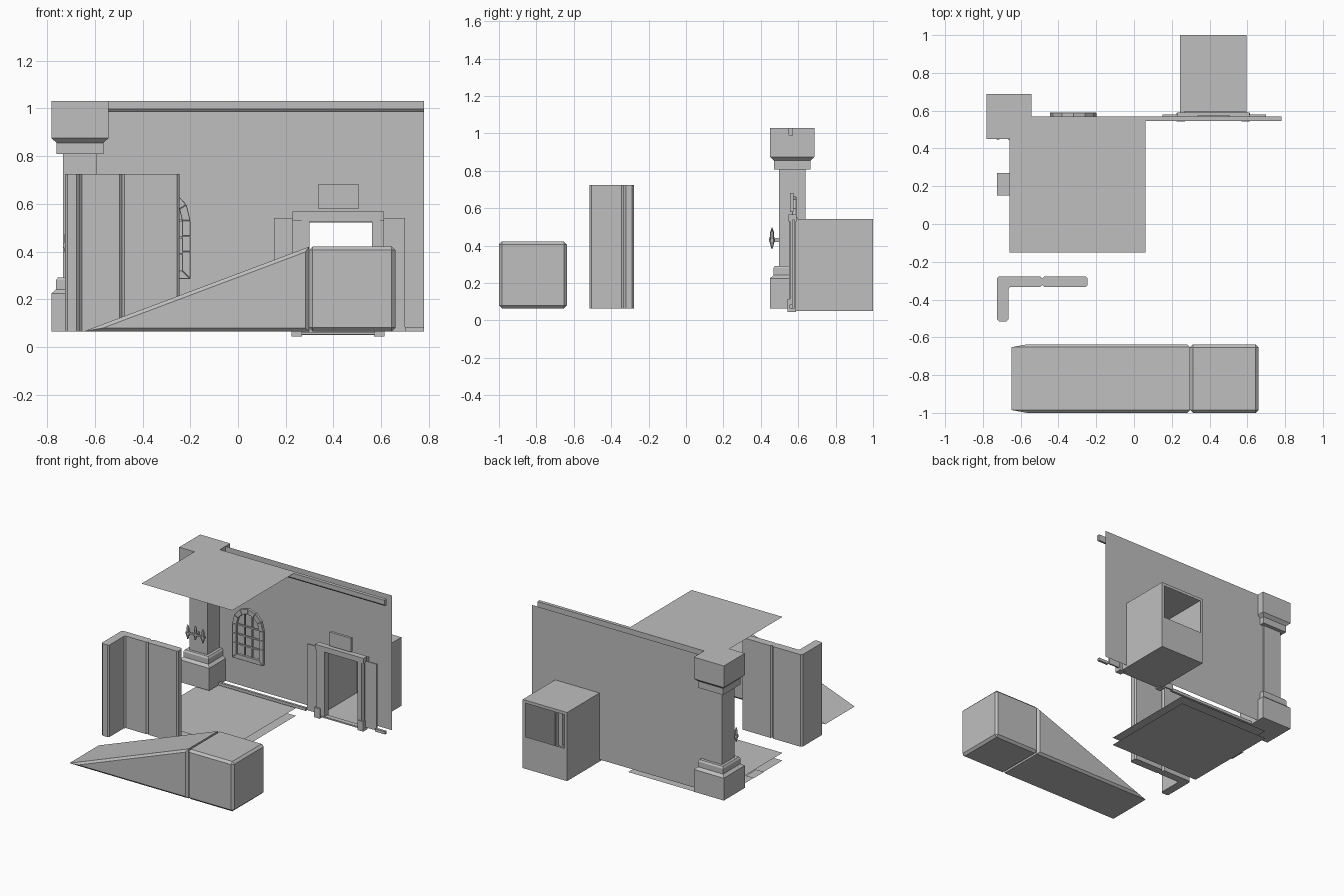
import bpy, bmesh, math
from mathutils import Vector

if "Cube" in bpy.data.objects:
    bpy.data.objects.remove(bpy.data.objects["Cube"])

stone = bpy.data.materials.new("grey_stone")
stone.use_nodes = True
GREY = (0.52, 0.52, 0.52, 1)
stone.diffuse_color = GREY
stone.node_tree.nodes["Principled BSDF"].inputs["Base Color"].default_value = GREY


def finish(name, bm, recalc=True):
    if recalc:
        bmesh.ops.recalc_face_normals(bm, faces=bm.faces)
    mesh = bpy.data.meshes.new(name)
    bm.to_mesh(mesh)
    bm.free()
    mesh.materials.append(stone)
    ob = bpy.data.objects.new(name, mesh)
    bpy.context.collection.objects.link(ob)
    return ob


def bevel(bm, width, keep=lambda d: True):
    edges = [e for e in bm.edges
             if keep((e.verts[1].co - e.verts[0].co).normalized())]
    bmesh.ops.bevel(bm, geom=edges, offset=width, segments=1, affect='EDGES')


def prism_mesh(pts, axis, lo, hi):
    """Outline extruded along an axis; a flat sheet if lo equals hi."""
    place = {'x': lambda p, t: (t, p[0], p[1]),
             'y': lambda p, t: (p[0], t, p[1]),
             'z': lambda p, t: (p[0], p[1], t)}[axis]
    bm = bmesh.new()
    face = bm.faces.new([bm.verts.new(place(p, lo)) for p in pts])
    if hi != lo:
        ext = bmesh.ops.extrude_face_region(bm, geom=[face])
        step = Vector(place((0, 0), hi - lo))
        for v in ext["geom"]:
            if isinstance(v, bmesh.types.BMVert):
                v.co += step
    return bm


def prism(name, pts, axis, lo, hi, width=0, keep=lambda d: True):
    bm = prism_mesh(pts, axis, lo, hi)
    bmesh.ops.recalc_face_normals(bm, faces=bm.faces)
    if width:
        bevel(bm, width, keep)
    return finish(name, bm)


def rect(x0, x1, y0, y1):
    return [(x0, y0), (x1, y0), (x1, y1), (x0, y1)]


def box(name, x0, x1, y0, y1, z0, z1, width=0, keep=lambda d: True):
    return prism(name, rect(x0, x1, y0, y1), 'z', z0, z1, width, keep)


def upright(d):
    return abs(d.z) > 0.9


BASE = 0.065
TOP = 1.03

# Ceiling and floor sheets
ROOM = rect(-0.66, 0.06, -0.15, 0.57)
prism("ceiling", ROOM, 'z', TOP, TOP)
prism("floor_lower", ROOM, 'z', 0, 0)
prism("floor_upper", ROOM, 'z', 0.055, 0.055)
prism("floor_tab", rect(-0.725, -0.66, 0.15, 0.27), 'z', 0.05, 0.05)

# Back wall sheet with a doorway notch
prism("back_wall", [(-0.66, BASE), (0.25, BASE), (0.25, 0.54), (0.59, 0.54),
                    (0.59, BASE), (0.78, BASE), (0.78, TOP), (-0.66, TOP)],
      'y', 0.633, 0.633)

# Moulding and skirting
prism("top_moulding", [(0.57, 0.985), (0.555, 0.985), (0.545, 0.997),
                       (0.545, TOP), (0.57, TOP)], 'x', -0.6, 0.78)
for name, x0, x1 in (("left_skirting", -0.6, 0.15), ("right_skirting", 0.7, 0.78)):
    box(name, x0, x1, 0.553, 0.57, BASE, 0.085)


# Pillar: stacked square sections
def pillar_ring(bm, half, z):
    return [bm.verts.new((-0.662 + sx * half, 0.568 + sy * half, z))
            for sx, sy in ((-1, -1), (1, -1), (1, 1), (-1, 1))]


bm = bmesh.new()
SECTIONS = [(0.119, BASE), (0.119, 0.225), (0.1, 0.242), (0.1, 0.28),
            (0.092, 0.292), (0.072, 0.292), (0.072, 0.808), (0.098, 0.808),
            (0.098, 0.855), (0.119, 0.875), (0.119, TOP)]
rings = [pillar_ring(bm, h, z) for h, z in SECTIONS]
for low, high in zip(rings, rings[1:]):
    for i in range(4):
        j = (i + 1) % 4
        bm.faces.new((low[i], low[j], high[j], high[i]))
bm.faces.new(rings[0])
bm.faces.new(rings[-1])
finish("pillar", bm)

# Candle bracket on the pillar front
box("bracket_bar", -0.72, -0.6, 0.455, 0.465, 0.425, 0.437)
box("bracket_arm", -0.668, -0.652, 0.46, 0.5, 0.42, 0.44)
for i in range(3):
    x, lift = -0.72 + 0.06 * i, 0.008 * (i == 1)
    bm = bmesh.new()
    for r1, r2, z0, z1 in ((0.004, 0.013, 0.385, 0.42), (0.016, 0.016, 0.42, 0.435),
                           (0.01, 0.01, 0.435, 0.465), (0.01, 0.001, 0.465, 0.49)):
        made = bmesh.ops.create_cone(bm, cap_ends=True, segments=6, radius1=r1,
                                     radius2=r2, depth=z1 - z0)
        bmesh.ops.translate(bm, verts=made["verts"],
                            vec=(x, 0.46, (z0 + z1) / 2 + lift))
    finish("candle_%d" % (i + 1), bm)

# Arched window: frame blocks around an arch, then glazing bars
CX, SPRING, SILL, R_OUT, R_IN = -0.322, 0.53, 0.285, 0.123, 0.088


def arch(t, r):
    return (CX + r * math.cos(t), SPRING + r * 1.08 * math.sin(t))


blocks = []
for i in range(6):
    t0, t1 = math.pi * i / 6, math.pi * (i + 1) / 6
    blocks.append([arch(t0, R_OUT), arch(t1, R_OUT), arch(t1, R_IN), arch(t0, R_IN)])
for s in (-1, 1):
    out, inn = CX + s * R_OUT, CX + s * R_IN
    blocks.append([(out, SILL), (out, 0.4), (inn, 0.4), (inn, SILL + 0.035)])
    for z0, z1 in ((0.4, 0.465), (0.465, SPRING)):
        blocks.append(rect(min(out, inn), max(out, inn), z0, z1))
blocks.append([(CX - R_OUT, SILL), (CX + R_OUT, SILL),
               (CX + R_IN, SILL + 0.035), (CX - R_IN, SILL + 0.035)])
for i, pts in enumerate(blocks):
    prism("window_block_%d" % (i + 1), pts, 'y', 0.568, 0.59, 0.002)
for x in (-0.03, 0.03):
    box("window_mullion", CX + x - 0.005, CX + x + 0.005, 0.575, 0.587, SILL + 0.03, 0.62)
for z in (0.39, 0.46, 0.53):
    box("window_crossbar", CX - R_IN, CX + R_IN, 0.575, 0.587, z - 0.005, z + 0.005)


# Doorway: stepped surrounds, lintel, feet and the plate above
def surround(name, x0, x1, top, in0, in1, in_top, y0, y1, z0=BASE):
    prism(name, [(x0, z0), (in0, z0), (in0, in_top), (in1, in_top), (in1, z0),
                 (x1, z0), (x1, top), (x0, top)], 'y', y0, y1)


surround("door_panel", 0.15, 0.70, 0.54, 0.265, 0.585, 0.535, 0.57, 0.58)
surround("door_frame", 0.265, 0.595, 0.55, 0.3, 0.562, 0.527, 0.552, 0.595)
box("door_lintel", 0.228, 0.612, 0.548, 0.59, 0.53, 0.567)
box("door_sill", 0.265, 0.585, 0.555, 0.59, 0.052, 0.062)
for side, x in (("right", 0.247), ("left", 0.592)):
    box(side + "_door_post", x - 0.018, x + 0.018, 0.555, 0.585, BASE, 0.535)
    box(side + "_door_foot", x - 0.022, x + 0.022, 0.542, 0.588, 0.045, 0.115)
box("plate_above_door", 0.335, 0.507, 0.557, 0.575, 0.58, 0.68)

# Alcove behind the door: open in front, with an opening at the back
bm = prism_mesh(rect(0.243, 0.595, 0.585, 1.0), 'z', 0.05, 0.542)
bmesh.ops.recalc_face_normals(bm, faces=bm.faces)
bm.normal_update()
front = [f for f in bm.faces if f.normal.y < -0.9]
bmesh.ops.delete(bm, geom=front, context='FACES')
back = [f for f in bm.faces if f.normal.y > 0.9]
bmesh.ops.inset_region(bm, faces=back, thickness=0.03)
for v in back[0].verts:
    if v.co.z < 0.3:
        v.co.z = 0.28
bmesh.ops.delete(bm, geom=back, context='FACES')
finish("door_alcove", bm, recalc=False)

# Free-standing corner wall in two panels with a chamfered joint
prism("corner_wall", [(-0.725, -0.515), (-0.665, -0.515), (-0.665, -0.333),
                      (-0.486, -0.333), (-0.486, -0.277), (-0.725, -0.277)],
      'z', BASE, 0.725, 0.011, upright)
box("corner_wall_end", -0.486, -0.245, -0.333, -0.277, BASE, 0.725, 0.011, upright)

# Ramp and landing block
prism("ramp", [(-0.648, BASE), (0.297, BASE), (0.297, 0.42)], 'y', -1.0, -0.637,
      0.015, lambda d: abs(d.y) < 0.9)
box("landing_block", 0.297, 0.66, -1.0, -0.637, BASE, 0.422, 0.016)
